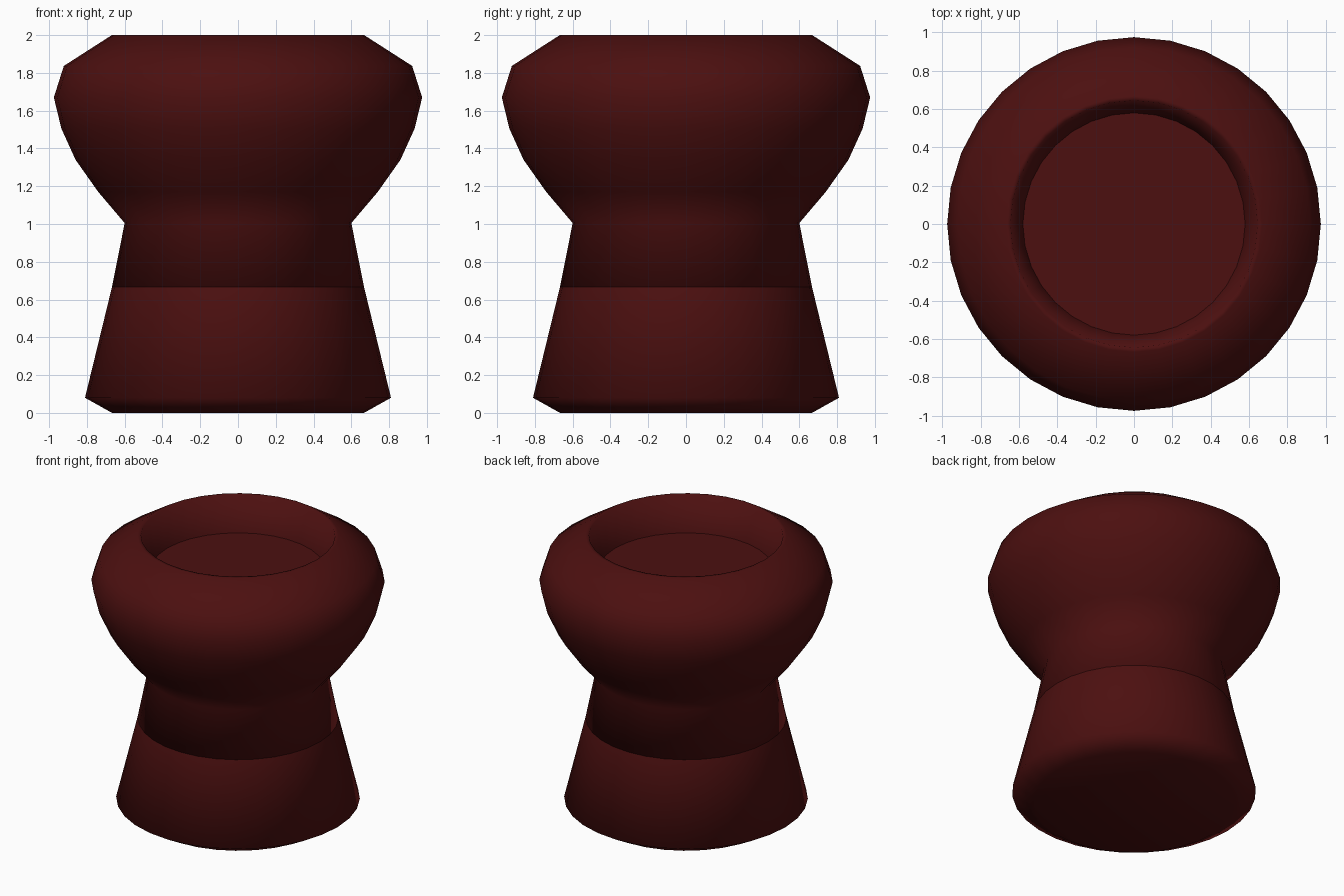
import bpy, bmesh, math

if "Cube" in bpy.data.objects:
    bpy.data.objects.remove(bpy.data.objects["Cube"])

SIDES = 32

# One dark red for the whole model
red = bpy.data.materials.new("dark_red")
red.diffuse_color = (0.072, 0.005, 0.005, 1.0)
red.use_nodes = True
red.node_tree.nodes["Principled BSDF"].inputs["Base Color"].default_value = red.diffuse_color


def lathe(name, profile, cap_start=False, cap_end=False, flat_end=False):
    """Revolve (radius, height) points, listed bottom to top on the outside."""
    bm = bmesh.new()
    rings = []
    for r, z in profile:
        rings.append([bm.verts.new((r * math.cos(2 * math.pi * i / SIDES),
                                    r * math.sin(2 * math.pi * i / SIDES), z))
                      for i in range(SIDES)])
    for low, high in zip(rings, rings[1:]):
        for i in range(SIDES):
            j = (i + 1) % SIDES
            bm.faces.new((low[i], low[j], high[j], high[i]))
    for face in bm.faces:
        face.smooth = True
    if cap_start:
        bm.faces.new(rings[0][::-1]).smooth = True
    if cap_end:
        bm.faces.new(rings[-1]).smooth = not flat_end
    mesh = bpy.data.meshes.new(name)
    bm.to_mesh(mesh)
    bm.free()
    mesh.materials.append(red)
    obj = bpy.data.objects.new(name, mesh)
    bpy.context.collection.objects.link(obj)
    return obj


# Flared foot with a chamfered bottom edge
lathe("base", [(0.667, 0), (0.81, 0.08), (0.667, 0.667)], cap_start=True)

# Waist, rounded head, rim and the recess sunk into the top
lathe("head", [(0.667, 0.667), (0.60, 1.005), (0.74, 1.17), (0.86, 1.34),
               (0.935, 1.505), (0.975, 1.67), (0.922, 1.837), (0.668, 2.0),
               (0.645, 2.0), (0.58, 1.75)],
      cap_start=True, cap_end=True, flat_end=True)
